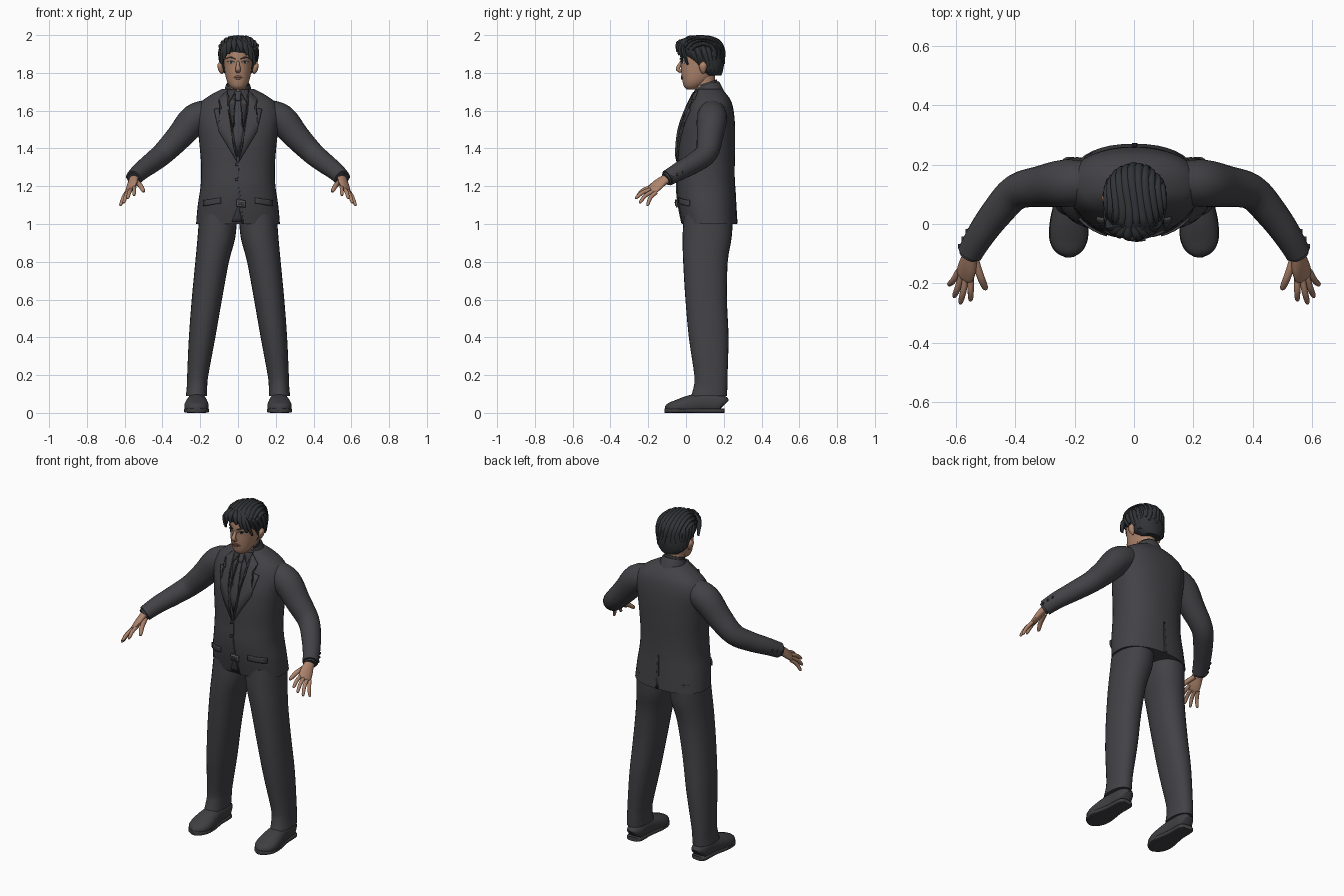
import bpy, bmesh, math, random
from mathutils import Vector
from mathutils.bvhtree import BVHTree

if "Cube" in bpy.data.objects:
    bpy.data.objects.remove(bpy.data.objects["Cube"])
random.seed(4)


def material(name, r, g, b):
    m = bpy.data.materials.new(name)
    m.use_nodes = True
    m.diffuse_color = (r, g, b, 1)
    m.node_tree.nodes["Principled BSDF"].inputs["Base Color"].default_value = (r, g, b, 1)
    return m


suit = material("charcoal cloth", .055, .053, .06)
shirt = material("dark shirt cloth", .04, .039, .045)
skin = material("skin", .42, .23, .15)
hair_mat = material("black hair", .03, .033, .037)
leather = material("dark leather", .05, .049, .054)
metal = material("dull metal", .1, .1, .11)
white = material("eye white", .5, .48, .45)
lip = material("lips", .28, .12, .09)


def finish(name, bm, mat, recalc=True):
    """Turn a bmesh into a smooth shaded object with sharp rims."""
    if recalc:
        bmesh.ops.recalc_face_normals(bm, faces=bm.faces)
    mesh = bpy.data.meshes.new(name)
    bm.to_mesh(mesh)
    bm.free()
    mesh.materials.append(mat)
    for p in mesh.polygons:
        p.use_smooth = True
    mesh.set_sharp_from_angle(angle=math.radians(45))
    obj = bpy.data.objects.new(name, mesh)
    bpy.context.scene.collection.objects.link(obj)
    return obj


def smooth_path(pts, steps):
    """Catmull-Rom through (x, y, z, width radius, depth radius)."""
    pts = [tuple(p) + (p[3],) if len(p) == 4 else tuple(p) for p in pts]
    out = []
    for i in range(len(pts) - 1):
        quad = (pts[max(i - 1, 0)], pts[i], pts[i + 1], pts[min(i + 2, len(pts) - 1)])
        for k in range(steps):
            t = k / steps
            out.append([b + .5 * t * (c - a + t * (2 * a - 5 * b + 4 * c - d + t * (3 * (b - c) + d - a)))
                        for a, b, c, d in zip(*quad)])
    return out + [list(pts[-1])]


def tube(name, pts, mat, side=(1, 0, 0), flat=False, n=24, power=2.0, floor=None, steps=4):
    """Loft rounded sections along a path; flat keeps the sections level."""
    path, side = smooth_path(pts, steps), Vector(side)
    bm, rings = bmesh.new(), []
    for i, p in enumerate(path):
        nxt, prv = path[min(i + 1, len(path) - 1)], path[max(i - 1, 0)]
        t = Vector((0, 0, 1)) if flat else (Vector(nxt[:3]) - Vector(prv[:3])).normalized()
        a = (side - t * side.dot(t)).normalized()
        b = t.cross(a)
        ring = []
        for k in range(n):
            ang = math.tau * k / n
            u, v = (math.copysign(abs(f) ** (2 / power), f) for f in (math.cos(ang), math.sin(ang)))
            co = Vector(p[:3]) + a * u * max(p[3], .001) + b * v * max(p[4], .001)
            if floor is not None:
                co.z = max(co.z, floor)
            ring.append(bm.verts.new(co))
        rings.append(ring)
    for lo, hi in zip(rings, rings[1:]):
        for k in range(n):
            bm.faces.new((lo[k], lo[(k + 1) % n], hi[(k + 1) % n], hi[k]))
    bm.faces.new(rings[0])
    bm.faces.new(rings[-1])
    return finish(name, bm, mat)


def tree(obj):
    return BVHTree.FromPolygons([v.co for v in obj.data.vertices],
                                [tuple(p.vertices) for p in obj.data.polygons])


def patch(name, outline, target, mat, lift=.004, s=1, facing=1, cuts=3):
    """Thin plate with an (x, z) outline wrapped on a surface; facing 1 is front, -1 back."""
    bm = bmesh.new()
    bm.faces.new([bm.verts.new((s * x, 0, z)) for x, z in outline])
    bmesh.ops.triangulate(bm, faces=bm.faces)
    bmesh.ops.subdivide_edges(bm, edges=bm.edges, cuts=cuts, use_grid_fill=True)
    for v in bm.verts:
        hit = target.ray_cast(Vector((v.co.x, -2 * facing, v.co.z)), Vector((0, facing, 0)))
        if hit[0] is None:
            hit = target.find_nearest(v.co)
        v.co = hit[0] + hit[1] * lift
    bm.normal_update()
    if sum(f.normal.y * f.calc_area() for f in bm.faces) * facing > 0:
        bmesh.ops.reverse_faces(bm, faces=bm.faces)
    obj = finish(name, bm, mat, recalc=False)
    mod = obj.modifiers.new("thickness", 'SOLIDIFY')
    mod.thickness, mod.offset = min(lift + .003, .0095), -1
    return obj


def disc(x, z, rx, rz, n=10):
    return [(x + rx * math.cos(math.tau * k / n), z + rz * math.sin(math.tau * k / n)) for k in range(n)]


SIDES = ((1, "left"), (-1, "right"))

# Jacket body
jacket = tube("jacket", [
    (0, .125, 1.0, .222, .145), (0, .112, 1.1, .213, .152), (0, .105, 1.2, .198, .154),
    (0, .107, 1.3, .195, .151), (0, .11, 1.4, .202, .15), (0, .116, 1.5, .213, .144),
    (0, .127, 1.58, .222, .128), (0, .133, 1.64, .2, .11), (0, .133, 1.68, .15, .088),
    (0, .125, 1.715, .085, .063)], suit, flat=True, n=40, power=2.3)
jt = tree(jacket)

# Shirt, tie, lapels and front closure
patch("shirt_front", [(-.06, 1.7), (.06, 1.7), (0, 1.35)], jt, shirt, .002)
patch("tie", [(-.018, 1.7), (.018, 1.7), (.011, 1.655), (.028, 1.47), (0, 1.38),
              (-.028, 1.47), (-.011, 1.655)], jt, suit, .007)
patch("tie_knot", [(-.02, 1.7), (.02, 1.7), (.011, 1.65), (-.011, 1.65)], jt, suit, .012)
for s, side in SIDES:
    patch(side + "_lapel", [(.058, 1.7), (.1, 1.66), (.086, 1.615), (.125, 1.605), (.1, 1.49),
                            (.006, 1.33), (.028, 1.45), (.052, 1.6)], jt, suit, .009, s)
    patch(side + "_shirt_collar_wing", [(.008, 1.706), (.055, 1.708), (.048, 1.635)], jt, shirt, .012, s)
    patch(side + "_pocket_flap", [(.09, 1.14), (.18, 1.125), (.18, 1.095), (.09, 1.11)], jt, suit, .008, s)
patch("front_edge", [(-.004, 1.33), (.003, 1.33), (.006, 1.2), (.03, 1.005), (.02, 1.005), (0, 1.2)],
      jt, suit, .005)
patch("front_opening", [(.002, 1.1), (.024, 1.01), (-.034, 1.01)], jt, shirt, .003)
for z in (1.235, 1.315):
    patch("jacket_button", disc(-.008, z, .009, .009), jt, shirt, .009, cuts=1)
patch("belt_buckle", [(-.008, 1.13), (.038, 1.125), (.038, 1.09), (-.008, 1.095)], jt, metal, .015)
patch("belt_buckle_centre", [(.002, 1.12), (.028, 1.116), (.028, 1.1), (.002, 1.104)], jt, shirt, .018)
patch("back_vent", [(.0, 1.2), (.006, 1.2), (.012, 1.003), (-.006, 1.003)], jt, shirt, .003, facing=-1)
tube("jacket_collar", [(0, .13, 1.675, .082, .078), (0, .122, 1.71, .072, .07), (0, .114, 1.738, .063, .063)],
     suit, n=32)
tube("shirt_collar", [(0, .122, 1.7, .06, .06), (0, .107, 1.748, .057, .058)], shirt, n=32)

for s, side in SIDES:
    # Sleeve and cuff
    sleeve = [(.15, .14, 1.59, .07), (.23, .137, 1.555, .08), (.31, .127, 1.463, .07), (.395, .108, 1.375, .06),
              (.46, .04, 1.322, .054), (.515, -.035, 1.28, .048), (.552, -.098, 1.243, .043)]
    arm = tube(side + "_sleeve", [(s * p[0],) + p[1:] for p in sleeve], suit, side=(0, 1, 0))
    at = tree(arm)
    tube(side + "_shirt_cuff", [(s * .545, -.085, 1.25, .034), (s * .557, -.107, 1.237, .034)], shirt, side=(0, 1, 0))
    for k in range(3):
        c = at.find_nearest(Vector((s * (.6 - .015 * k), -.06 + .025 * k - .01, 1.25 + .012 * k)))[0]
        tube(side + "_cuff_button", [(c.x - s * .004, c.y, c.z, .008), (c.x + s * .004, c.y, c.z, .007)],
             shirt, side=(0, 1, 0), n=10, steps=1)

    # Hand: flat palm, four fingers and a thumb
    across = (s * .04, .025, -.03)
    palm = [(.548, -.085, 1.25, .027, .022), (.555, -.12, 1.23, .031, .02), (.562, -.15, 1.207, .037, .018),
            (.571, -.178, 1.182, .035, .013), (.573, -.186, 1.175, .02, .006)]
    tube(side + "_palm", [(s * p[0],) + p[1:] for p in palm], skin, side=across, n=16)
    fingers = {"index": ((.549, -.175, 1.198), (.55, -.26, 1.152)),
               "middle": ((.565, -.175, 1.187), (.585, -.27, 1.136)),
               "ring": ((.58, -.17, 1.176), (.606, -.248, 1.112)),
               "little": ((.59, -.158, 1.168), (.624, -.207, 1.097)),
               "thumb": ((.535, -.12, 1.222), (.498, -.222, 1.172))}
    for label, (base, tip) in fingers.items():
        a, b = Vector(base), Vector(tip)
        mid = a.lerp(b, .5) + Vector((0, -.006, .006))
        r = .013 if label == "thumb" else .0105
        pts = [(a, r), (mid, r), (a.lerp(b, .9), r * .8), (b, r * .3)]
        tube(f"{side}_{label}_finger", [(s * p.x, p.y, p.z, q) for p, q in pts], skin, side=across, n=10)

    # Trouser leg
    leg = [(.22, .122, .09, .056, .095), (.217, .13, .14, .054, .089), (.213, .132, .2, .056, .088),
           (.19, .12, .4, .07, .105), (.165, .107, .6, .08, .11), (.137, .103, .8, .089, .118),
           (.114, .112, .93, .1, .13), (.105, .118, 1.05, .1, .13)]
    tube(side + "_trouser_leg", [(s * p[0],) + p[1:] for p in leg], suit, flat=True, n=28, power=2.2)

    # Shoe
    shoe = [(.215, .2, .04, .028, .035), (.215, .18, .05, .045, .05), (.217, .09, .052, .05, .055),
            (.219, .01, .04, .062, .05), (.22, -.05, .03, .063, .038), (.218, -.09, .024, .045, .028),
            (.217, -.11, .02, .012, .012)]
    tube(side + "_shoe", [(s * p[0],) + p[1:] for p in shoe], leather, floor=.012, power=2.3)
    sole = [(.215, .202, .012, .03, .012), (.216, .18, .012, .047, .012), (.217, .09, .012, .05, .012),
            (.219, .01, .012, .064, .012), (.22, -.05, .012, .065, .012), (.218, -.092, .012, .046, .012),
            (.217, -.112, .012, .013, .012)]
    tube(side + "_sole", [(s * p[0],) + p[1:] for p in sole], leather, power=5, floor=0)

# Neck and head
tube("neck", [(0, .115, 1.68, .054, .056), (0, .1, 1.74, .052, .056), (0, .095, 1.8, .055, .06)], skin, flat=True)
head = tube("head", [
    (0, .03, 1.712, .022, .025), (0, .037, 1.728, .042, .048), (0, .052, 1.757, .059, .071),
    (0, .068, 1.8, .069, .093), (0, .077, 1.84, .074, .104), (0, .08, 1.88, .077, .11),
    (0, .083, 1.93, .075, .105), (0, .085, 1.965, .05, .07), (0, .085, 1.98, .01, .02)],
    skin, flat=True, n=32, power=2.15)
ht = tree(head)

# Face
tube("nose", [(0, -.022, 1.862, .007), (0, -.036, 1.838, .01), (0, -.043, 1.82, .014, .011),
              (0, -.026, 1.806, .012, .008)], skin, n=12)
patch("upper_lip", [(-.027, 1.777), (-.008, 1.785), (.008, 1.785), (.027, 1.777)], ht, lip, .004)
patch("lower_lip", [(-.025, 1.776), (.025, 1.776), (.01, 1.767), (-.01, 1.767)], ht, lip, .005)
for s, side in SIDES:
    patch(side + "_eye", disc(.036, 1.856, .016, .007), ht, white, .002, s)
    patch(side + "_iris", disc(.035, 1.856, .007, .007), ht, hair_mat, .003, s)
    patch(side + "_eyelid_line", [(.017, 1.859), (.036, 1.867), (.056, 1.859), (.036, 1.862)], ht, hair_mat, .004, s)
    patch(side + "_eyebrow", [(.014, 1.876), (.04, 1.888), (.062, 1.876), (.04, 1.88), (.015, 1.87)],
          ht, hair_mat, .005, s)
    tube(side + "_ear", [(s * .086, .092, 1.795, .004), (s * .09, .09, 1.812, .013, .015),
                         (s * .096, .09, 1.84, .013, .021), (s * .094, .092, 1.86, .004)], skin, flat=True, n=12)

# Hair mass
hair = tube("hair", [
    (0, .145, 1.785, .055, .042), (0, .127, 1.81, .084, .068), (.002, .116, 1.85, .096, .086),
    (.003, .09, 1.9, .1, .112), (.004, .079, 1.945, .094, .117), (.004, .073, 1.972, .074, .096),
    (.004, .07, 1.988, .045, .058), (.004, .07, 1.992, .006, .008)], hair_mat, flat=True, n=36)
st = tree(hair)


def lock(name, coords, width, depth, snap=True):
    """Tapered strand, optionally laid on the hair mass."""
    pts = [st.find_nearest(Vector(c))[0] if snap else Vector(c) for c in coords]
    last = len(pts) - 1
    taper = [.3 + .7 * math.sin(math.pi * (.15 + .78 * i / last)) for i in range(last + 1)]
    tube(name, [(*p, width * f, depth * f) for p, f in zip(pts, taper)], hair_mat, n=8, steps=3)


# Swept strands from the brow over the crown to the nape
for k in range(-5, 6):
    phi = math.radians(k * 12)
    start, end = 18 + random.uniform(-6, 14), 200 + random.uniform(-8, 10)
    coords = []
    for i in range(9):
        th = math.radians(start + (end - start) * i / 8)
        coords.append((.1 * math.sin(phi) + .008 * math.sin(2 * th), .083 - .118 * math.cos(th) * math.cos(phi),
                       1.895 + .1 * math.sin(th) * math.cos(phi)))
    lock("hair_strand", coords, .014, random.uniform(.006, .009))

# Side locks around the ears
for s, side in SIDES:
    for y, low in ((.03, 1.845), (.065, 1.865), (.1, 1.835), (.125, 1.805), (.15, 1.795)):
        lock(side + "_side_lock", [(s * .09, y - .015, 1.945), (s * .11, y, 1.905), (s * .1, y + .02, low)], .01, .014)

# Fringe parted over the forehead
for tip in ((-.088, .01, 1.85), (-.074, -.018, 1.872), (-.05, -.036, 1.9), (-.02, -.046, 1.915), (.02, -.046, 1.912),
            (.05, -.037, 1.895), (.073, -.02, 1.868), (.09, .008, 1.845)):
    root = Vector((-.012 + tip[0] * .3, -.005, 1.976))
    mid = root.lerp(Vector(tip), .5) + Vector((tip[0] * .15, -.016, .012))
    lock("fringe_lock", [root, mid, tip], .016, .012, snap=False)
